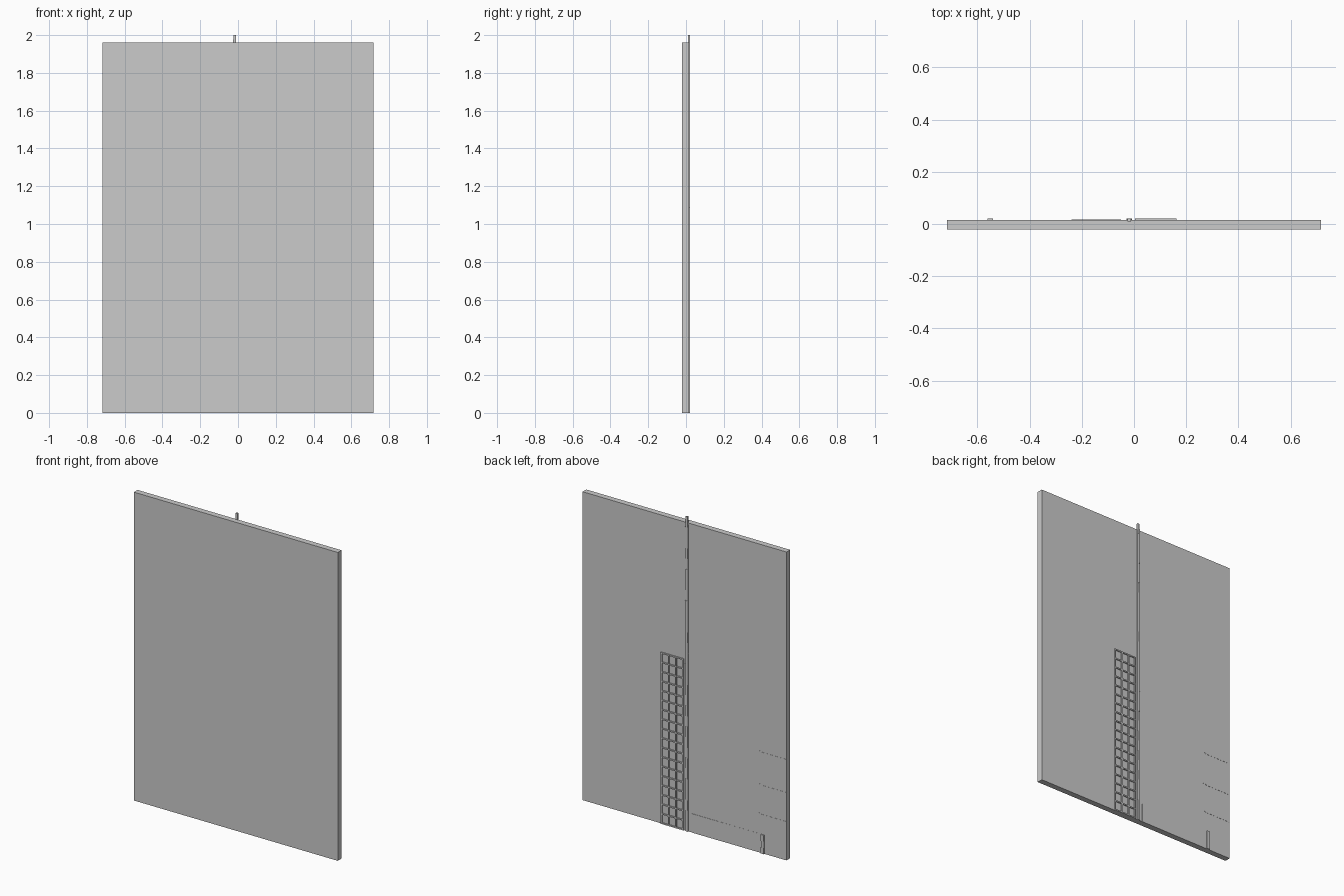
import bpy, bmesh, random

if "Cube" in bpy.data.objects:
    bpy.data.objects.remove(bpy.data.objects["Cube"])

random.seed(4)
BACK = 0.015      # rear face of the panel
PROUD = 0.022     # outer face of the raised trim


def add_box(bm, x0, x1, y0, y1, z0, z1, top=None):
    """Box between limits; top gives other x limits for the upper face."""
    t0, t1 = top or (x0, x1)
    low = [bm.verts.new(p) for p in ((x0, y0, z0), (x1, y0, z0), (x1, y1, z0), (x0, y1, z0))]
    high = [bm.verts.new(p) for p in ((t0, y0, z1), (t1, y0, z1), (t1, y1, z1), (t0, y1, z1))]
    bm.faces.new(low[::-1])
    bm.faces.new(high)
    for i in range(4):
        j = (i + 1) % 4
        bm.faces.new((low[i], low[j], high[j], high[i]))


def finish(bm, name):
    mesh = bpy.data.meshes.new(name)
    bm.to_mesh(mesh)
    bm.free()
    obj = bpy.data.objects.new(name, mesh)
    bpy.context.collection.objects.link(obj)
    return obj


# Main flat panel
bm = bmesh.new()
add_box(bm, -0.717, 0.717, -0.022, BACK, 0, 1.96)
finish(bm, "wall_panel")

# Lattice of thin bars on the back: 3 columns, 18 rows
bm = bmesh.new()
gx0, gx1, gz, w = 0.003, 0.163, 1.09, 0.008
for i in range(4):
    x = gx0 + (gx1 - gx0 - w) * i / 3
    add_box(bm, x, x + w, BACK - 0.002, PROUD, 0, gz)
for i in range(19):
    z = (gz - w) * i / 18
    add_box(bm, gx0, gx1, BACK - 0.002, PROUD - 0.0005, z, z + w)
finish(bm, "lattice")

# Tall mast made of slightly uneven stacked segments
bm = bmesh.new()
count = 30
for i in range(count):
    z0, z1 = 2.0 * i / count, 2.0 * (i + 1) / count
    a = -0.028 + random.uniform(-0.0015, 0.0015)
    b = -0.010 + random.uniform(-0.0015, 0.0015)
    top = (a + 0.003, b) if i == count - 1 else None
    add_box(bm, a, b, 0.010, PROUD - random.uniform(0, 0.001), z0, z1, top)
finish(bm, "mast")

# Short post near the lower corner
bm = bmesh.new()
for i in range(3):
    add_box(bm, -0.562, -0.541, BACK - 0.002, PROUD - 0.0005 * (i % 2), 0.04 * i, 0.04 * (i + 1))
finish(bm, "short_post")

# Barely raised plinth plates along the foot
bm = bmesh.new()
xs = [-0.51, -0.29, -0.24, -0.19, -0.05]
for i, (a, b) in enumerate(zip(xs, xs[1:])):
    add_box(bm, a, b, BACK - 0.002, BACK + 0.0006 + 0.0004 * i, 0, 0.12)
finish(bm, "plinth")

# Thin horizontal rails at the side
bm = bmesh.new()
for z in (0.245, 0.43, 0.64):
    add_box(bm, -0.717, -0.535, BACK - 0.002, BACK + 0.001, z - 0.002, z + 0.002)
    add_box(bm, -0.535, -0.51, BACK - 0.002, BACK + 0.001, z + 0.003, z + 0.007)
finish(bm, "side_rails")
